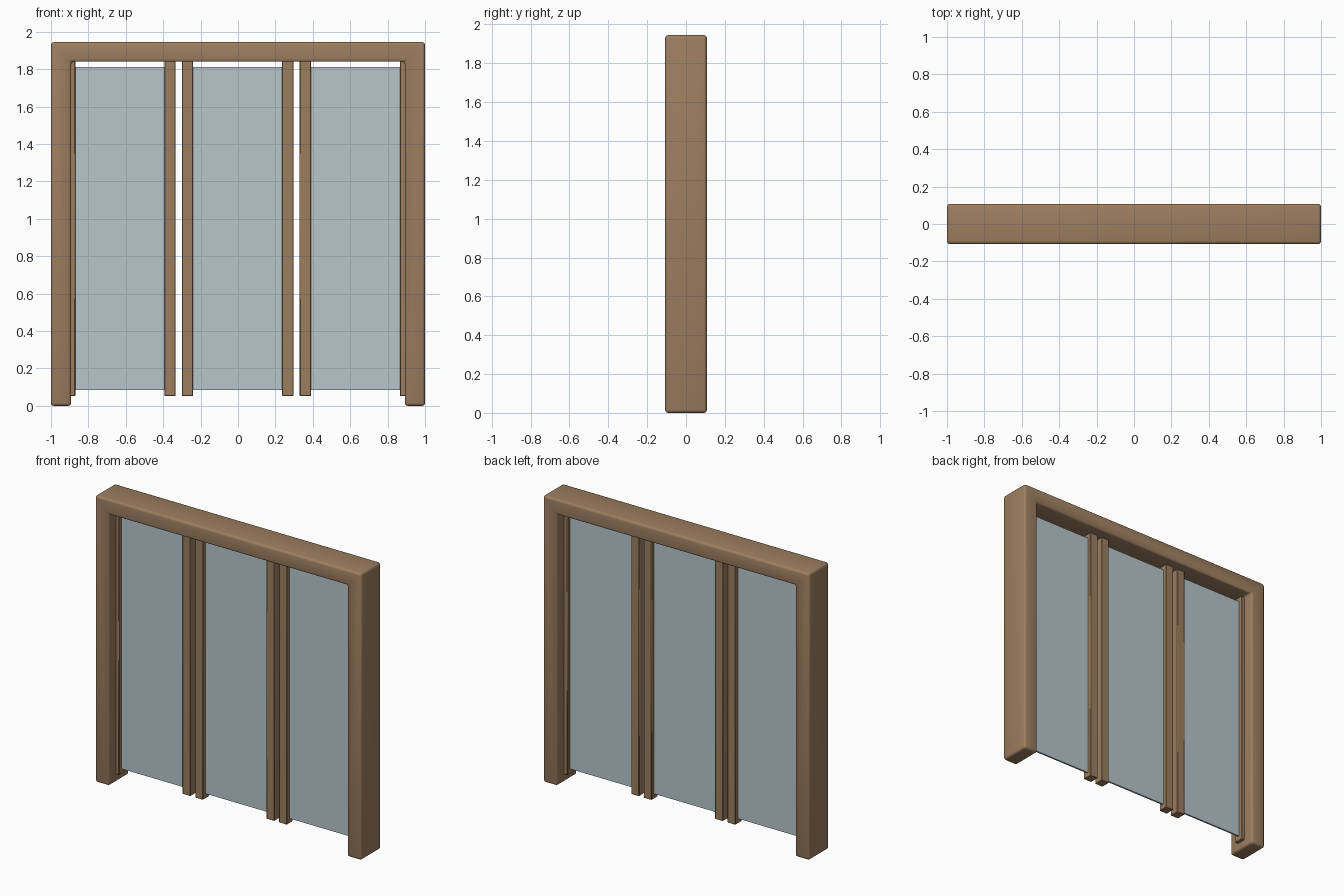
import bpy
import bmesh
import math

cube = bpy.data.objects.get("Cube")
if cube:
    bpy.data.objects.remove(cube, do_unlink=True)


def make_material(name, rgb):
    mat = bpy.data.materials.new(name)
    mat.use_nodes = True
    color = (*rgb, 1.0)
    mat.diffuse_color = color
    mat.node_tree.nodes["Principled BSDF"].inputs["Base Color"].default_value = color
    return mat


wood = make_material("brown wood", (0.335, 0.21, 0.117))
glass = make_material("pale blue glass", (0.48, 0.565, 0.59))


def extrude_profile(name, points, depth, mat, bevel=0.0, segments=1):
    """Extrude an x-z outline through y, centred on y = 0, with optional rounded edges."""
    bm = bmesh.new()
    face = bm.faces.new([bm.verts.new((x, -depth / 2, z)) for x, z in points])
    result = bmesh.ops.extrude_face_region(bm, geom=[face])
    new_verts = [g for g in result["geom"] if isinstance(g, bmesh.types.BMVert)]
    bmesh.ops.translate(bm, verts=new_verts, vec=(0, depth, 0))
    bmesh.ops.recalc_face_normals(bm, faces=bm.faces)
    mesh = bpy.data.meshes.new(name)
    bm.to_mesh(mesh)
    bm.free()
    mesh.materials.append(mat)
    obj = bpy.data.objects.new(name, mesh)
    bpy.context.collection.objects.link(obj)
    if bevel:
        mod = obj.modifiers.new("rounded edges", "BEVEL")
        mod.width = bevel
        mod.segments = segments
        bpy.ops.object.select_all(action="DESELECT")
        obj.select_set(True)
        bpy.context.view_layer.objects.active = obj
        bpy.ops.object.modifier_apply(modifier=mod.name)
        bpy.ops.object.shade_smooth_by_angle(angle=math.radians(40))
    return obj


def box(name, x0, x1, z0, z1, depth, mat, bevel=0.0):
    return extrude_profile(name, [(x0, z0), (x1, z0), (x1, z1), (x0, z1)], depth, mat, bevel)


# Outer frame: two posts and a header in one outline
HEIGHT, HEAD, INNER = 1.945, 1.84, 0.892
outline = [(-1, 0), (-INNER, 0), (-INNER, HEAD), (INNER, HEAD),
           (INNER, 0), (1, 0), (1, HEIGHT), (-1, HEIGHT)]
extrude_profile("outer_frame", outline, 0.215, wood, 0.016, 3)

# Three sliding panels: a glass pane held between two stiles
STILE, HALF, SPACING = 0.06, 0.298, 0.63
for label, step in (("right", -1), ("centre", 0), ("left", 1)):
    cx = step * SPACING - 0.002
    box(label + "_glass", cx - HALF + STILE / 2, cx + HALF - STILE / 2, 0.085, 1.812, 0.012, glass)
    for side, sign in (("right", -1), ("left", 1)):
        mid = cx + sign * (HALF - STILE / 2)
        box(f"{label}_panel_{side}_stile", mid - STILE / 2, mid + STILE / 2,
            0.052, HEAD + 0.03, 0.066, wood, 0.003)
